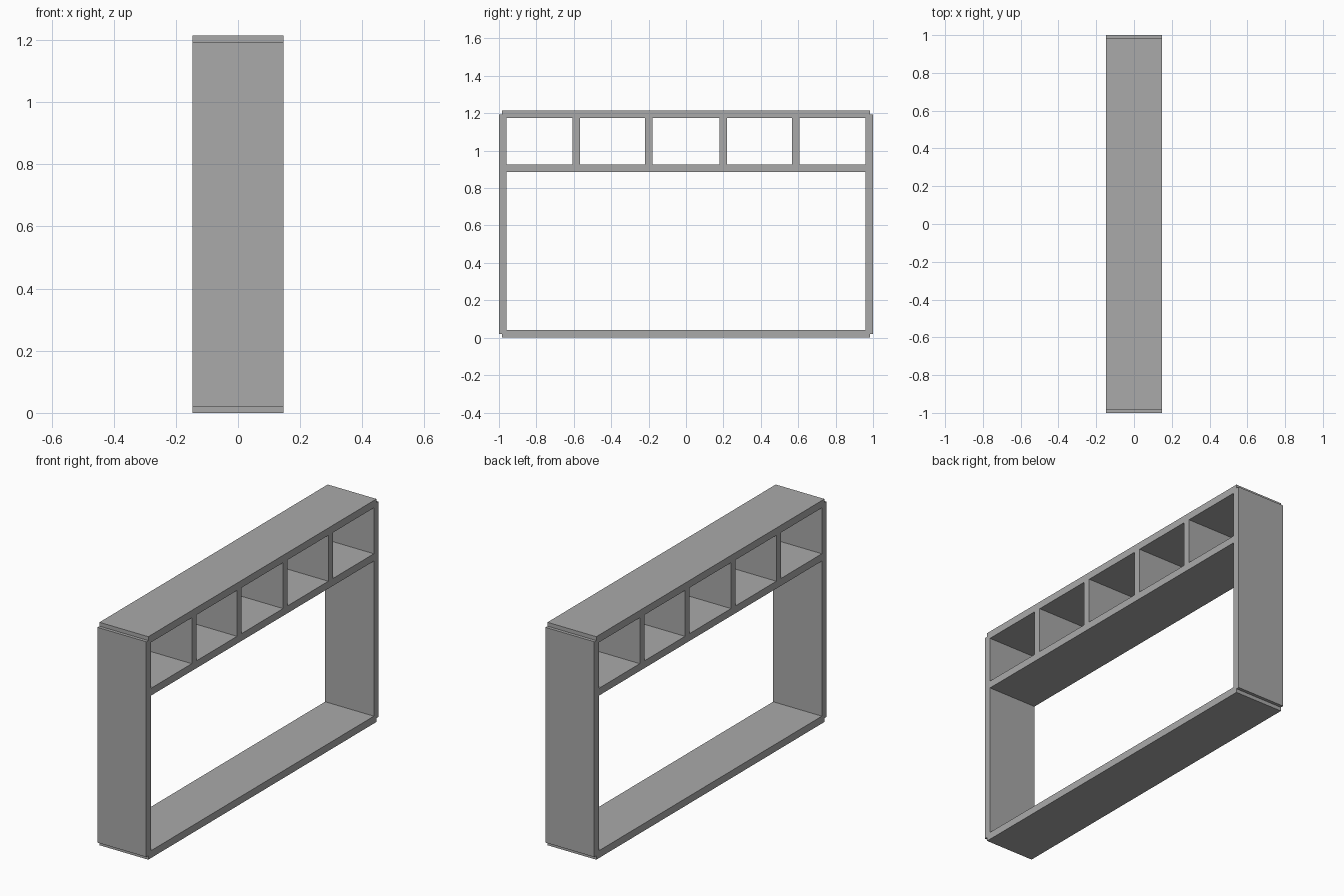
import bpy

# Remove the default cube
cube = bpy.data.objects.get("Cube")
if cube:
    bpy.data.objects.remove(cube, do_unlink=True)

# Single grey finish
grey = bpy.data.materials.new("plain_grey")
grey.use_nodes = True
colour = (0.4, 0.4, 0.4, 1)
grey.diffuse_color = colour
grey.node_tree.nodes["Principled BSDF"].inputs["Base Color"].default_value = colour

DEPTH = 0.294    # board depth along x
BOARD = 0.04     # board thickness
HEIGHT = 1.215


def board(name, y, z, width, height):
    """Flat board spanning the full depth, centred on (y, z)."""
    bpy.ops.mesh.primitive_cube_add(size=1, location=(0, y, z))
    obj = bpy.context.object
    obj.name = name
    obj.scale = (DEPTH, width, height)
    bpy.ops.object.transform_apply(location=False, rotation=False, scale=True)
    obj.data.materials.append(grey)
    return obj


# Top and bottom boards stop a little short of the side faces
board("bottom_board", 0, BOARD / 2, 1.965, BOARD)
board("top_board", 0, HEIGHT - BOARD / 2, 1.965, BOARD)

# Side boards stop a little short of the top and bottom faces
for name, side in (("front_side_board", -1), ("back_side_board", 1)):
    board(name, side * (1 - BOARD / 2), HEIGHT / 2, BOARD, HEIGHT - 0.042)

# Shelf under the row of cubbies
SHELF = 0.905
board("shelf", 0, SHELF, 1.94, BOARD)

# Dividers between the five cubbies
low, high = SHELF, HEIGHT - BOARD / 2
for i, y in enumerate((-0.588, -0.198, 0.198, 0.588)):
    board(f"divider_{i + 1}", y, (low + high) / 2, BOARD, high - low)
